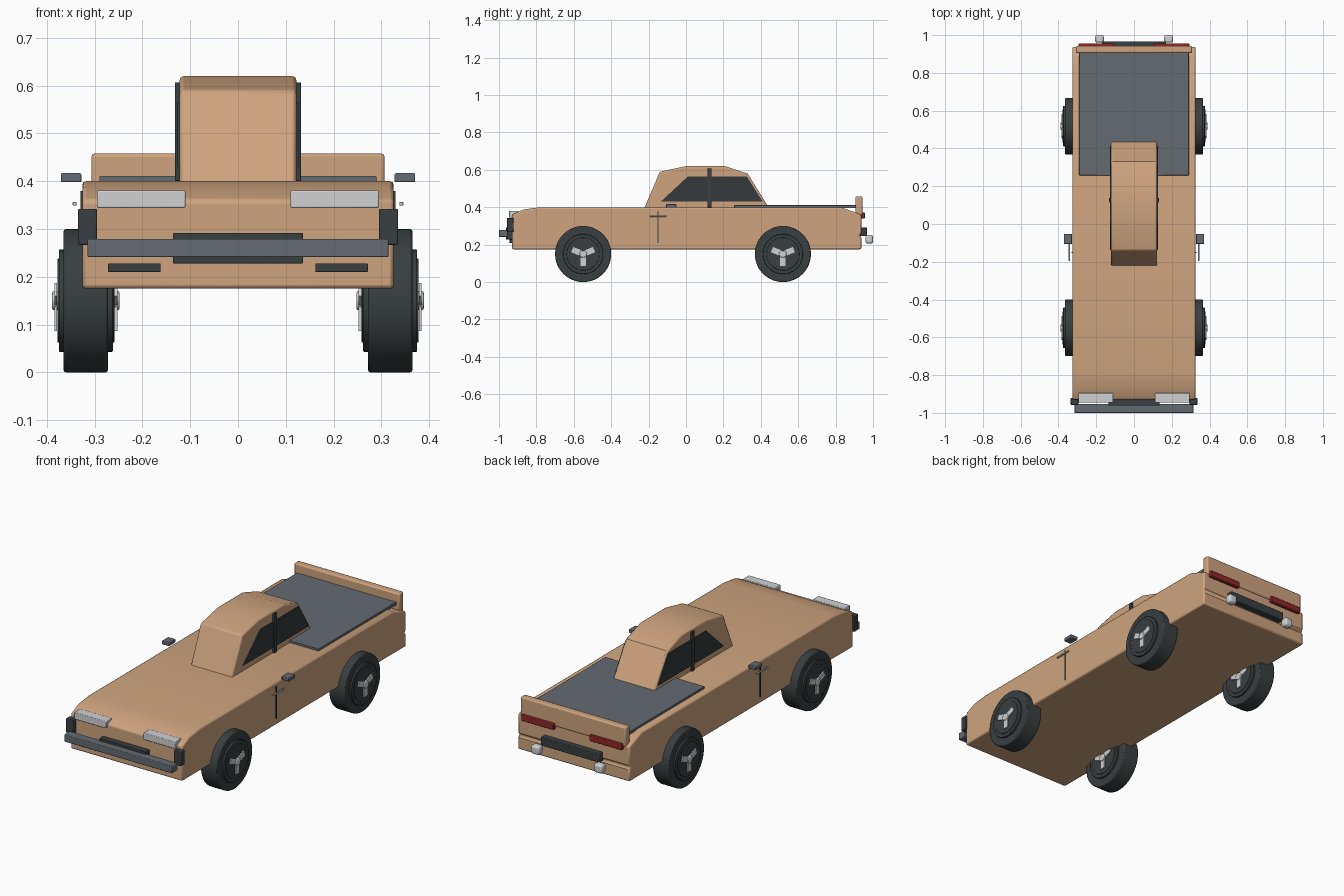
import bpy, bmesh, math
from mathutils import Matrix, Vector

if "Cube" in bpy.data.objects:
    bpy.data.objects.remove(bpy.data.objects["Cube"])


def mat(name, r, g, b):
    m = bpy.data.materials.new(name)
    m.diffuse_color = (r, g, b, 1)
    m.use_nodes = True
    m.node_tree.nodes["Principled BSDF"].inputs["Base Color"].default_value = m.diffuse_color
    return m


TAN = mat("tan paint", 0.62, 0.37, 0.21)
DARK = mat("dark rubber", 0.04, 0.05, 0.052)
GLASS = mat("dark glass", 0.035, 0.042, 0.045)
GREY = mat("slate grey", 0.125, 0.145, 0.165)
SILVER = mat("silver", 0.62, 0.64, 0.65)
RED = mat("tail light red", 0.28, 0.02, 0.02)


def finish(name, bm, material, bevel=0.0, segments=2):
    bmesh.ops.recalc_face_normals(bm, faces=bm.faces)
    me = bpy.data.meshes.new(name)
    bm.to_mesh(me)
    bm.free()
    me.materials.append(material)
    ob = bpy.data.objects.new(name, me)
    bpy.context.collection.objects.link(ob)
    if bevel:
        mod = ob.modifiers.new("bevel", 'BEVEL')
        mod.width, mod.segments, mod.limit_method = bevel, segments, 'ANGLE'
        mod.angle_limit = math.radians(40)
    bpy.ops.object.select_all(action='DESELECT')
    ob.select_set(True)
    bpy.context.view_layer.objects.active = ob
    bpy.ops.object.shade_smooth_by_angle(angle=math.radians(35))
    return ob


def box(name, x, y, z, material, bevel=0.0):
    """Box from (min, max) ranges."""
    bm = bmesh.new()
    bmesh.ops.create_cube(bm, size=1)
    for v in bm.verts:
        v.co = Vector([(r[0] + r[1]) / 2 + c * (r[1] - r[0]) for r, c in zip((x, y, z), v.co)])
    return finish(name, bm, material, bevel)


def pair(name, x, y, z, material, bevel=0.0):
    """Box on both sides of the vehicle."""
    box("right_" + name, x, y, z, material, bevel)
    box("left_" + name, (-x[1], -x[0]), y, z, material, bevel)


def extrude(name, profile, x0, x1, material, bevel=0.0):
    """Side profile (y, z) extruded along x."""
    bm = bmesh.new()
    face = bm.faces.new([bm.verts.new((x0, y, z)) for y, z in profile])
    res = bmesh.ops.extrude_face_region(bm, geom=[face])
    verts = [g for g in res["geom"] if isinstance(g, bmesh.types.BMVert)]
    bmesh.ops.translate(bm, verts=verts, vec=(x1 - x0, 0, 0))
    return finish(name, bm, material, bevel)


def disc(name, x0, x1, y, z, radius, material, bevel=0.0, sides=48):
    """Cylinder lying along x."""
    bm = bmesh.new()
    bmesh.ops.create_cone(bm, cap_ends=True, segments=sides, radius1=radius, radius2=radius,
                          depth=abs(x1 - x0),
                          matrix=Matrix.Translation(((x0 + x1) / 2, y, z)) @ Matrix.Rotation(math.pi / 2, 4, 'Y'))
    return finish(name, bm, material, bevel)


# Body shell and cabin
extrude("body", [(-0.93, 0.175), (0.937, 0.175), (0.937, 0.238), (0.928, 0.25), (0.937, 0.262),
                 (0.937, 0.36), (0.83, 0.40), (-0.78, 0.40), (-0.87, 0.388), (-0.93, 0.36)],
        -0.326, 0.326, TAN, 0.008)
extrude("cabin", [(-0.225, 0.39), (0.447, 0.39), (0.33, 0.58), (0.21, 0.62), (0.0, 0.62), (-0.14, 0.59)],
        -0.122, 0.122, TAN, 0.008)

# Side windows and pillars
for side, s in (("right", 1), ("left", -1)):
    extrude(side + "_window", [(-0.135, 0.43), (0.41, 0.43), (0.325, 0.565), (0.01, 0.565)],
            s * 0.119, s * 0.127, GLASS)
pair("pillar", (0.118, 0.132), (0.115, 0.137), (0.40, 0.607), DARK, 0.002)

# Load bed cover and tailgate
box("bed_cover", (-0.29, 0.29), (0.257, 0.91), (0.395, 0.411), GREY, 0.002)
box("tailgate", (-0.307, 0.307), (0.905, 0.943), (0.355, 0.458), TAN, 0.007)

# Rear lights and bumper
pair("tail_light", (0.105, 0.293), (0.93, 0.956), (0.34, 0.372), RED, 0.003)
box("rear_bumper", (-0.17, 0.17), (0.93, 0.967), (0.246, 0.292), DARK, 0.003)
pair("rear_bumper_end", (0.16, 0.207), (0.96, 1.0), (0.206, 0.252), SILVER, 0.01)

# Front lights, grille and bumper
pair("headlight", (0.11, 0.295), (-0.946, -0.895), (0.344, 0.381), SILVER, 0.003)
box("grille", (-0.136, 0.136), (-0.962, -0.92), (0.228, 0.292), DARK, 0.002)
box("front_bumper", (-0.315, 0.315), (-1.0, -0.952), (0.241, 0.279), GREY, 0.003)
pair("bumper_corner", (0.295, 0.335), (-0.957, -0.922), (0.267, 0.342), DARK, 0.003)
pair("fog_slot", (0.162, 0.272), (-0.945, -0.92), (0.21, 0.228), DARK, 0.002)

# Mirrors, door handles and door seams
pair("mirror", (0.328, 0.371), (-0.106, -0.052), (0.398, 0.417), GREY, 0.003)
pair("door_handle", (0.338, 0.346), (-0.195, -0.105), (0.349, 0.357), SILVER, 0.002)
pair("door_seam", (0.32, 0.33), (-0.153, -0.147), (0.21, 0.38), DARK)

# Wheels: tyre, side discs, rims, spokes and hubs on both faces
WX, WZ = 0.3185, 0.15
for axle, y in (("front", -0.55), ("rear", 0.518)):
    for side, s in (("right", 1), ("left", -1)):
        n = axle + "_" + side
        disc(n + "_tyre", s * 0.272, s * 0.365, y, WZ, 0.15, DARK, 0.005)
        disc(n + "_wheel_disc", s * 0.262, s * 0.375, y, WZ, 0.107, DARK, 0.002)
        disc(n + "_rim", s * 0.259, s * 0.378, y, WZ, 0.088, DARK, 0.002)
        disc(n + "_hub", s * 0.248, s * 0.389, y, WZ, 0.02, SILVER, 0.004, 24)
        bm = bmesh.new()
        for deg in (-90, 22, 158):
            turn = Matrix.Rotation(math.radians(deg), 4, 'X')
            for off in (-0.063, 0.063):
                bmesh.ops.create_cube(bm, size=1, matrix=Matrix.Translation((s * WX + off, y, WZ)) @ turn
                                      @ Matrix.Translation((0, 0.036, 0)) @ Matrix.Diagonal((0.006, 0.054, 0.03, 1)))
        finish(n + "_spokes", bm, SILVER)
